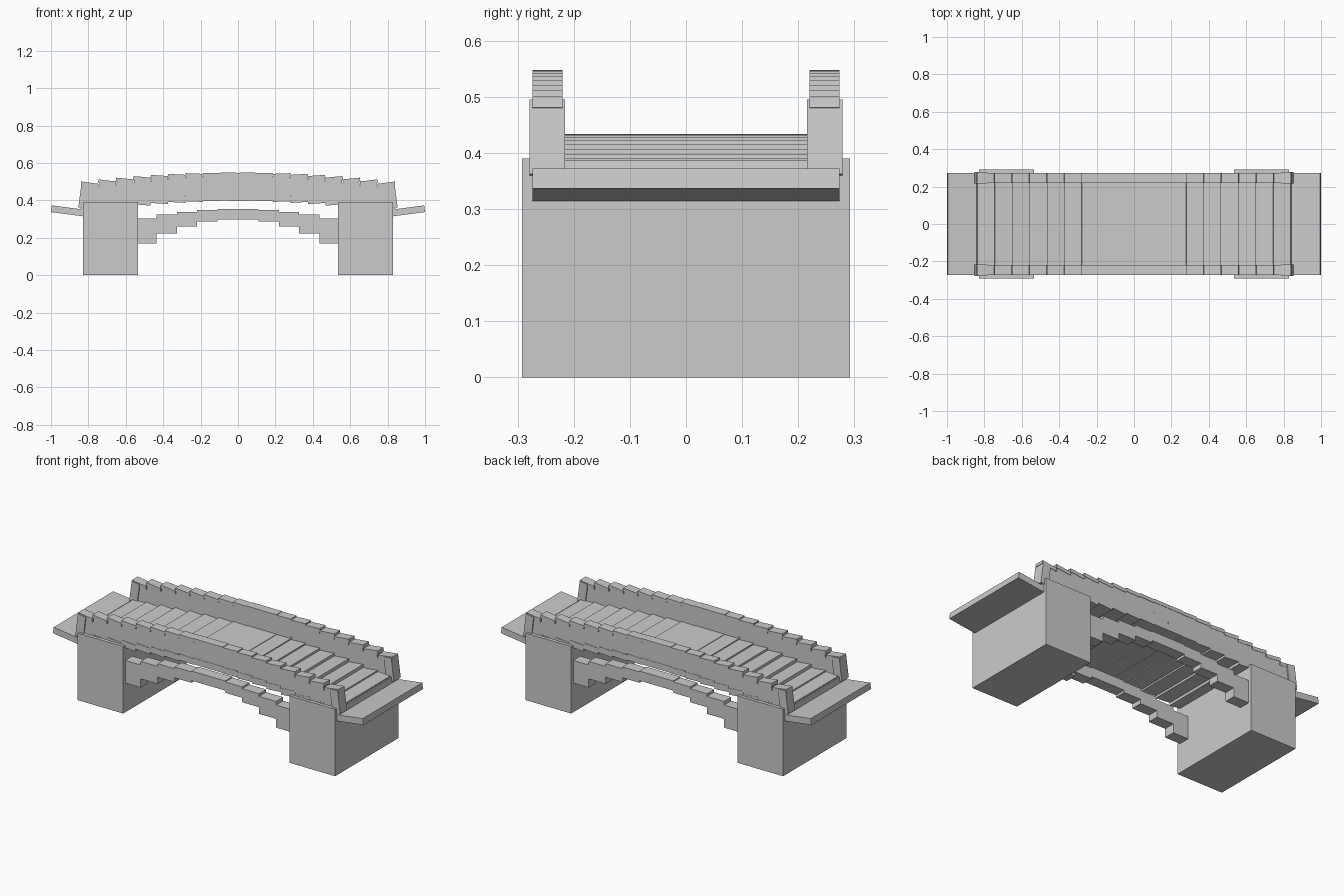
import bpy, math

if "Cube" in bpy.data.objects:
    bpy.data.objects.remove(bpy.data.objects["Cube"])

TILT_END = 0.13      # tilt of ramps and posts
HALF, N = 0.84, 18   # deck half length, number of slabs
RISE = 0.06          # crown height over the deck ends


def add_box(bucket, centre, size, tilt=0.0):
    """Append a box, tilted about y so that a positive tilt lifts its +x end."""
    verts, faces = bucket
    b = len(verts)
    c, s = math.cos(tilt), math.sin(tilt)
    for sx in (-.5, .5):
        for sy in (-.5, .5):
            for sz in (-.5, .5):
                x, y, z = sx * size[0], sy * size[1], sz * size[2]
                verts.append((centre[0] + x * c - z * s,
                              centre[1] + y,
                              centre[2] + x * s + z * c))
    for f in ((0, 1, 3, 2), (4, 6, 7, 5), (0, 4, 5, 1),
              (2, 3, 7, 6), (0, 2, 6, 4), (1, 5, 7, 3)):
        faces.append([b + i for i in f])


def finish(name, bucket):
    mesh = bpy.data.meshes.new(name)
    mesh.from_pydata(bucket[0], [], bucket[1])
    mesh.update()
    obj = bpy.data.objects.new(name, mesh)
    bpy.context.collection.objects.link(obj)
    return obj


def arc_boxes(name, y, width, top, thick):
    """Row of slabs along the shallow arc, each with its outer end raised."""
    bucket = ([], [])
    w = 2 * HALF / N
    for i in range(N):
        x = -HALF + (i + .5) * w
        drop = RISE * (x / HALF) ** 2
        tilt = math.atan(2 * RISE * x / HALF ** 2)
        add_box(bucket, (x, y, top - drop - thick / 2), (w, width, thick), tilt)
    finish(name, bucket)


# Deck slabs
arc_boxes("deck", 0, 0.548, 0.434, 0.036)

# Parapet walls with coping stones
for side, label in ((-1, "front"), (1, "back")):
    arc_boxes(label + "_parapet_wall", side * 0.247, 0.05, 0.53, 0.115)
    arc_boxes(label + "_parapet_coping", side * 0.247, 0.054, 0.548, 0.02)

    # Stepped arch rib under the deck
    rib = ([], [])
    n, half = 10, 0.545
    w = 2 * half / n
    for i in range(n):
        x = -half + (i + .5) * w
        low, high = 0.30 - 0.54 * x * x, 0.355 - 0.22 * x * x
        add_box(rib, (x, side * 0.24, (low + high) / 2), (w, 0.065, high - low))
    finish(label + "_arch_rib", rib)

for end, label in ((-1, "left"), (1, "right")):
    # Solid end abutments
    block = ([], [])
    add_box(block, (end * 0.6825, 0, 0.195), (0.295, 0.584, 0.39))
    finish(label + "_abutment", block)

    # Approach ramps
    ramp = ([], [])
    add_box(ramp, (end * 0.8985, 0, 0.342), (0.2, 0.548, 0.036), end * TILT_END)
    finish(label + "_ramp", ramp)

    # End posts of the parapets
    for side, row in ((-1, "front"), (1, "back")):
        post = ([], [])
        add_box(post, (end * 0.82, side * 0.247, 0.426), (0.05, 0.063, 0.134), end * TILT_END)
        finish(label + "_" + row + "_post", post)
